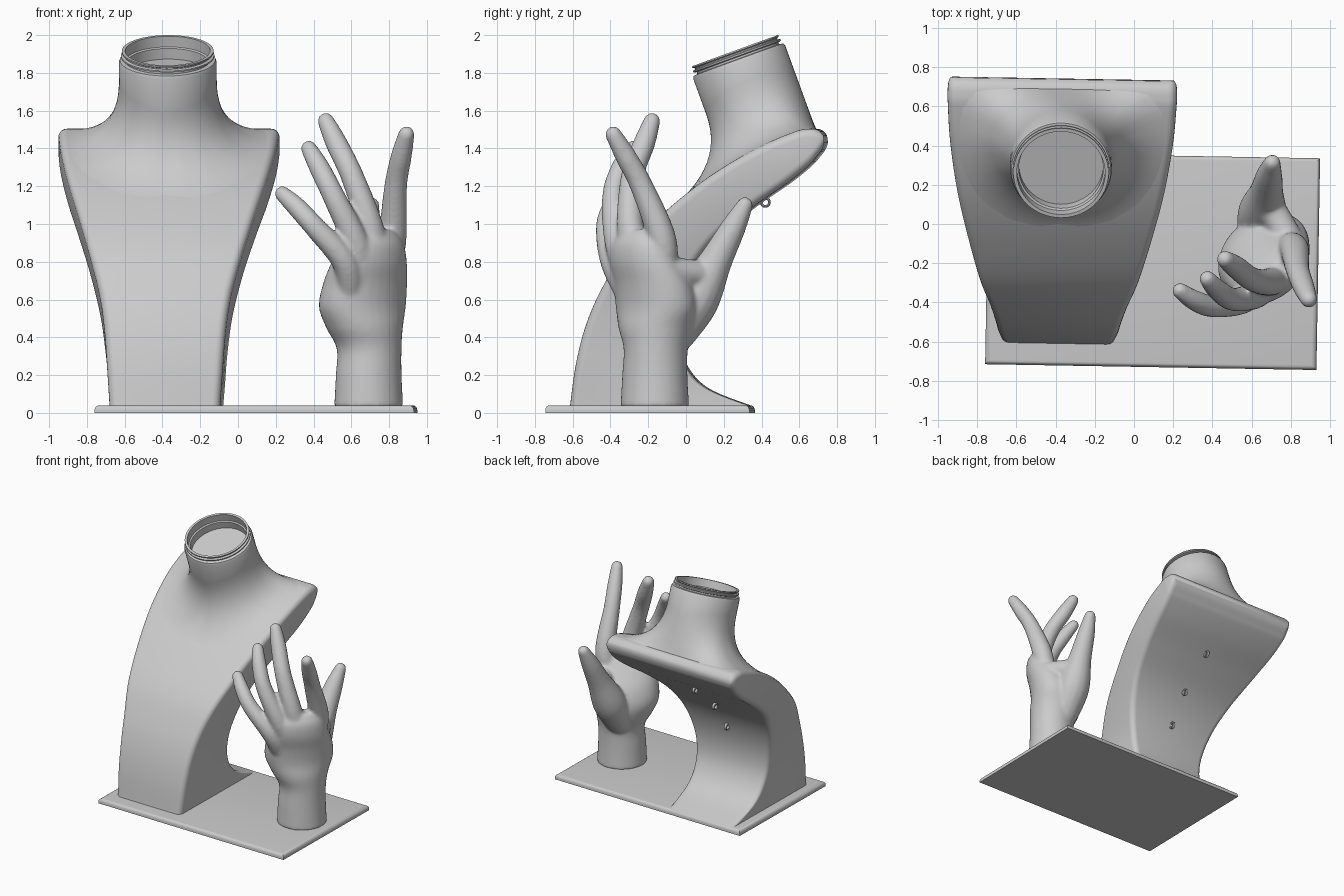
import bpy, bmesh, math
from mathutils import Vector, Matrix

old = bpy.data.objects.get("Cube")
if old:
    bpy.data.objects.remove(old, do_unlink=True)

GREY = (0.6, 0.6, 0.6, 1)
mat = bpy.data.materials.new("matte grey")
mat.use_nodes = True
mat.diffuse_color = GREY
bsdf = next(n for n in mat.node_tree.nodes if n.type == 'BSDF_PRINCIPLED')
bsdf.inputs["Base Color"].default_value = GREY


def spline(pts, sub):
    """Catmull-Rom through tuples of any size."""
    out = []
    for i in range(len(pts) - 1):
        a, b, c, d = (pts[min(max(i + k, 0), len(pts) - 1)] for k in (-1, 0, 1, 2))
        for s in range(sub):
            t = s / sub
            out.append([0.5 * (2 * q + (r - p) * t + (2 * p - 5 * q + 4 * r - w) * t * t
                               + (3 * q - p - 3 * r + w) * t ** 3)
                        for p, q, r, w in zip(a, b, c, d)])
    return out + [list(pts[-1])]


def loft(bm, rings, cap_start=True, cap_end=True):
    rows = [[bm.verts.new(p) for p in ring] for ring in rings]
    n = len(rows[0])
    for a, b in zip(rows, rows[1:]):
        for i in range(n):
            bm.faces.new((a[i], a[(i + 1) % n], b[(i + 1) % n], b[i]))
    if cap_start:
        bm.faces.new(rows[0][::-1])
    if cap_end:
        bm.faces.new(rows[-1])


def smooth(ob, angle=40):
    bpy.ops.object.select_all(action='DESELECT')
    ob.select_set(True)
    bpy.context.view_layer.objects.active = ob
    bpy.ops.object.shade_smooth_by_angle(angle=math.radians(angle))


def finish(name, bm, angle=40):
    bmesh.ops.recalc_face_normals(bm, faces=bm.faces)
    me = bpy.data.meshes.new(name)
    bm.to_mesh(me)
    bm.free()
    ob = bpy.data.objects.new(name, me)
    bpy.context.collection.objects.link(ob)
    me.materials.append(mat)
    smooth(ob, angle)
    return ob


TURN = math.radians(-1)
BUST_X = -0.377

# Base plate with a rounded upper edge
bm = bmesh.new()
bmesh.ops.create_cube(bm, size=1, matrix=Matrix.Diagonal((1.69, 1.08, 0.04, 1)))
upper = [e for e in bm.edges if all(v.co.z > 0 for v in e.verts)]
bmesh.ops.bevel(bm, geom=upper, offset=0.025, segments=4, profile=0.5, affect='EDGES')
plate = finish("base_plate", bm)
plate.location = (0.095, -0.19, 0.02)
plate.rotation_euler.z = TURN

# Bust body: stations of front y, front z, back y, back z, half width
stations = spline([
    (-0.61, 0.035, 0.35, 0.035, 0.293),
    (-0.58, 0.25, 0.10, 0.14, 0.307),
    (-0.53, 0.45, -0.02, 0.30, 0.322),
    (-0.45, 0.64, -0.04, 0.50, 0.35),
    (-0.32, 0.85, 0.02, 0.72, 0.405),
    (-0.11, 1.06, 0.15, 0.91, 0.468),
    (0.13, 1.25, 0.35, 1.08, 0.528),
    (0.38, 1.40, 0.55, 1.22, 0.568),
    (0.58, 1.487, 0.66, 1.31, 0.583),
    (0.66, 1.504, 0.70, 1.355, 0.585),
    (0.71, 1.497, 0.73, 1.395, 0.58),
    (0.737, 1.47, 0.742, 1.43, 0.57)], 6)


def body_ring(fy, fz, by, bz, w):
    f, d = Vector((0, fy, fz)), Vector((0, by - fy, bz - fz))
    depth = d.length
    d.normalize()
    r = min(0.045, 0.45 * depth)
    ring = []
    for k, (sx, v) in enumerate(((1, depth - r), (-1, depth - r), (-1, r), (1, r))):
        for j in range(6):
            a = math.radians(90 * k + 18 * j)
            ring.append(f + d * (v + r * math.sin(a))
                        + Vector((sx * (w - r) + r * math.cos(a), 0, 0)))
    return ring


bm = bmesh.new()
loft(bm, [body_ring(*s) for s in stations])
body = finish("bust_body", bm, 60)


def front_height(y):
    for a, b in zip(stations, stations[1:]):
        if a[0] <= y <= b[0]:
            return a[1] + (b[1] - a[1]) * (y - a[0]) / (b[0] - a[0])
    return stations[-1][1]


# Neck: leaning cylinder that flares onto the body, with a threaded open rim
AXIS = Vector((0, -0.342, 0.94))
SIDE = Vector((0, 0.94, 0.342))
TOP = Vector((0, 0.26, 1.917))
NECK_R, SEG, STEPS = 0.259, 64, 14


def neck_point(a, r, s):
    return TOP + AXIS * s + r * (Vector((math.cos(a), 0, 0)) + SIDE * math.sin(a))


angles = [2 * math.pi * i / SEG for i in range(SEG)]
columns = []
for a in angles:
    s = -0.3
    while s > -0.8:
        p1 = neck_point(a, NECK_R, s)
        if p1.z <= front_height(p1.y):
            break
        s -= 0.004
    # The flare reaches furthest over the shoulders and stops at the back edge
    across = abs(math.cos(a))
    wide = math.copysign(0.28 * across ** (0.5 if math.sin(a) > 0 else 1), math.cos(a))
    p2 = p1 + Vector((wide, 0.3 * math.sin(a), 0))
    p2.y = min(p2.y, 0.69)
    p2.z = front_height(p2.y) - 0.003
    p0 = p1 + AXIS * (0.3 + 0.05 * across)
    p1 += AXIS * 0.04 * across
    columns.append([p2 * (1 - t) ** 2 + p1 * 2 * t * (1 - t) + p0 * t * t
                    for t in (k / STEPS for k in range(STEPS + 1))])
rings = [list(r) for r in zip(*columns)]
rim = [(0.259, -0.066), (0.253, -0.05), (0.23, -0.047), (0.23, -0.037),
       (0.247, -0.032), (0.247, -0.024), (0.232, -0.02), (0.232, -0.014),
       (0.243, -0.008), (0.243, 0.0), (0.225, 0.0), (0.225, -0.06),
       (0.215, -0.065), (0.215, -0.125), (0.002, -0.125)]
rings += [[neck_point(a, r, s) for a in angles] for r, s in rim]
bm = bmesh.new()
loft(bm, rings, cap_start=False)
neck = finish("bust_neck", bm)

for ob in (body, neck):
    ob.location.x = BUST_X
    ob.rotation_euler.z = TURN

# Three small hooks down the back of the bust
for i, (y, z) in enumerate(((0.42, 1.115), (0.165, 0.885), (0.01, 0.66))):
    bpy.ops.mesh.primitive_torus_add(
        major_segments=16, minor_segments=8, major_radius=0.022, minor_radius=0.007,
        location=(BUST_X, y, z), rotation=(0, math.pi / 2, 0))
    hook = bpy.context.object
    hook.name = f"back_hook_{i + 1}"
    hook.scale.z = 1.7
    hook.data.materials.append(mat)
    smooth(hook)


# Hand: forearm and palm, then fingers, fused into one skin
def circle_ring(c, u, v, ru, rv, n=24):
    return [c + u * (ru * math.cos(t)) + v * (rv * math.sin(t))
            for t in (2 * math.pi * i / n for i in range(n))]


def finger(bm, pts):
    path = spline(pts, 6)
    pos = [Vector(p[:3]) for p in path]
    rings = []
    for i, p in enumerate(pos):
        tan = (pos[min(i + 1, len(pos) - 1)] - pos[max(i - 1, 0)]).normalized()
        u = tan.cross(Vector((0.7, -0.7, 0.1))).normalized()
        v = tan.cross(u)
        r = path[i][3]
        caps = [0]
        if i == 0:
            caps = [-80, -50, -25, 0]
        elif i == len(pos) - 1:
            caps = [0, 25, 50, 80]
        for deg in caps:
            a = math.radians(deg)
            k = r * math.cos(a)
            rings.append(circle_ring(p + tan * r * math.sin(a), u, v, k, k, 16))
    loft(bm, rings)


bm = bmesh.new()
ACROSS = Vector((1, 0.8, 0)).normalized()
THROUGH = Vector((-0.8, 1, 0)).normalized()
palm = spline([
    (0.692, -0.165, 0.03, 0.185, 0.18),
    (0.692, -0.165, 0.20, 0.177, 0.17),
    (0.694, -0.16, 0.34, 0.174, 0.168),
    (0.67, -0.16, 0.45, 0.212, 0.188),
    (0.658, -0.155, 0.56, 0.252, 0.19),
    (0.672, -0.175, 0.68, 0.248, 0.178),
    (0.695, -0.225, 0.80, 0.225, 0.15),
    (0.715, -0.255, 0.90, 0.185, 0.11),
    (0.73, -0.26, 0.97, 0.11, 0.055)], 5)
loft(bm, [circle_ring(Vector((x, y, z)), ACROSS, THROUGH, a, b, 32)
          for x, y, z, a, b in palm])
digits = {
    "little": [(0.60, -0.30, 0.62, 0.07), (0.565, -0.385, 0.80, 0.069),
               (0.41, -0.42, 0.98, 0.058), (0.31, -0.39, 1.09, 0.053),
               (0.235, -0.34, 1.16, 0.042)],
    "ring": [(0.66, -0.27, 0.66, 0.07), (0.63, -0.355, 0.88, 0.072),
             (0.51, -0.385, 1.14, 0.06), (0.43, -0.34, 1.30, 0.055),
             (0.375, -0.28, 1.40, 0.043)],
    "middle": [(0.73, -0.21, 0.68, 0.07), (0.71, -0.29, 0.94, 0.073),
               (0.61, -0.285, 1.24, 0.062), (0.52, -0.22, 1.43, 0.058),
               (0.465, -0.18, 1.545, 0.045)],
    "index": [(0.77, -0.13, 0.68, 0.075), (0.815, -0.125, 0.91, 0.077),
              (0.835, -0.235, 1.20, 0.061), (0.865, -0.32, 1.36, 0.056),
              (0.892, -0.385, 1.475, 0.044)],
    "thumb": [(0.65, -0.06, 0.42, 0.11), (0.655, 0.05, 0.60, 0.127),
              (0.675, 0.16, 0.81, 0.088), (0.69, 0.25, 0.98, 0.067),
              (0.705, 0.312, 1.10, 0.044)],
    "thumb_web": [(0.79, -0.09, 0.75, 0.08), (0.74, 0.01, 0.74, 0.075),
                  (0.68, 0.1, 0.73, 0.08)],
}
for pts in digits.values():
    finger(bm, pts)
hand = finish("hand", bm, 180)
skin = hand.modifiers.new("Fuse", 'REMESH')
skin.mode = 'VOXEL'
skin.voxel_size = 0.012
skin.use_smooth_shade = True
soften = hand.modifiers.new("Soften", 'SMOOTH')
soften.factor = 0.5
soften.iterations = 8
